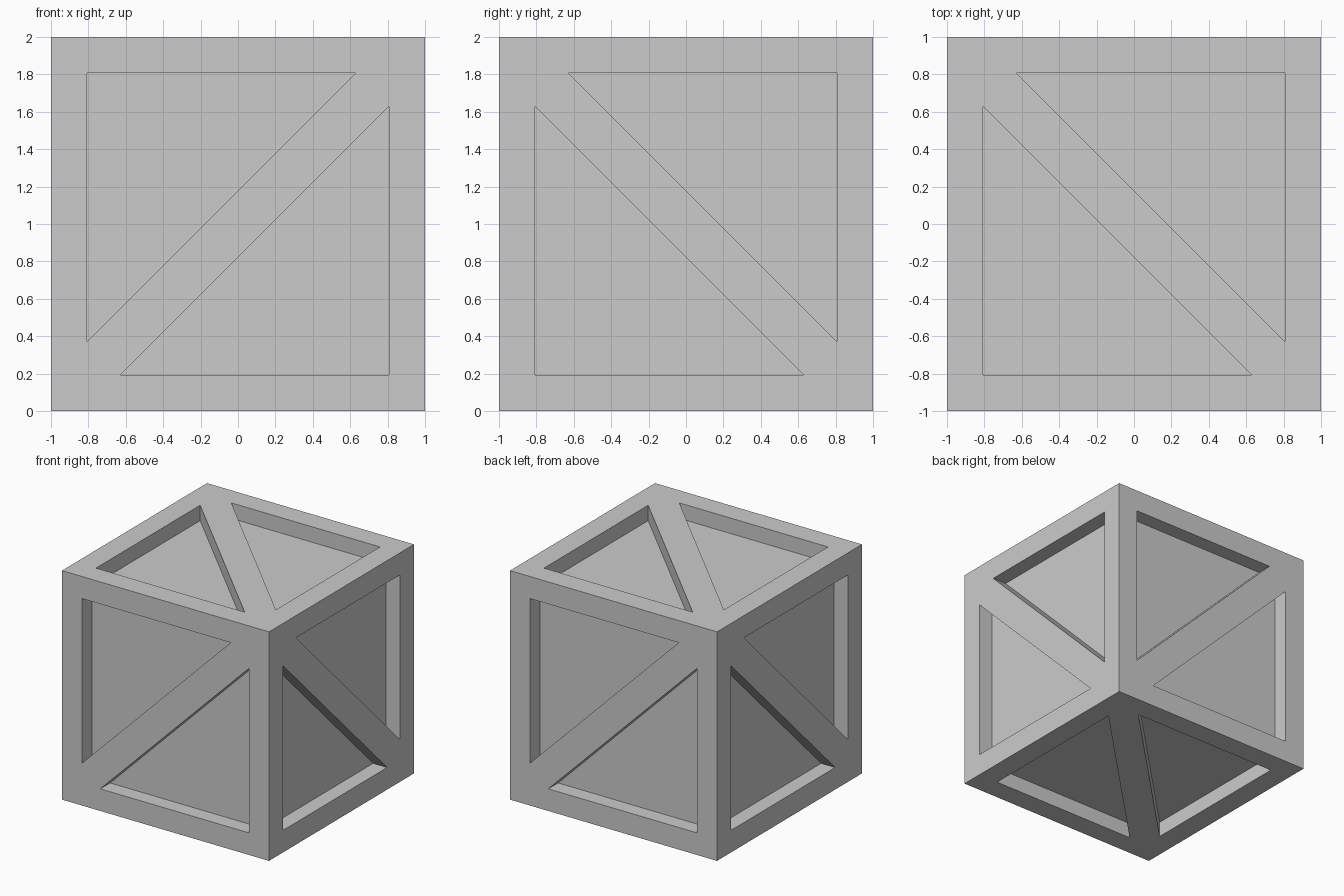
import bpy, bmesh
from itertools import product
from mathutils import Vector

if "Cube" in bpy.data.objects:
    bpy.data.objects.remove(bpy.data.objects["Cube"])

BORDER, LEG_END, DEPTH = 0.193, 1.63, 0.135

bm = bmesh.new()


def add_face(points):
    bm.faces.new([bm.verts.new(p) for p in points])


def recessed_triangle(corner, i, j):
    """Half of a cube side: right-angled frame at 'corner' with a sunken panel."""
    k = 3 - i - j
    u, v, n = Vector(), Vector(), Vector()
    u[i], v[j], n[k] = -corner[i], -corner[j], corner[k]
    outer = [corner, corner + 2 * u, corner + 2 * v]
    inner = [corner + BORDER * (u + v),
             corner + LEG_END * u + BORDER * v,
             corner + BORDER * u + LEG_END * v]
    floor = [p - DEPTH * n for p in inner]
    for ring_a, ring_b in ((outer, inner), (inner, floor)):
        for s in range(3):
            t = (s + 1) % 3
            add_face([ring_a[s], ring_a[t], ring_b[t], ring_b[s]])
    add_face(floor)


# Braces join alternate cube corners, so the other four each own three triangles
for signs in product((-1, 1), repeat=3):
    if signs[0] * signs[1] * signs[2] > 0:
        for i, j in ((0, 1), (1, 2), (0, 2)):
            recessed_triangle(Vector(signs), i, j)

# Weld into one closed solid and stand it on the floor
bmesh.ops.remove_doubles(bm, verts=bm.verts, dist=1e-4)
bmesh.ops.recalc_face_normals(bm, faces=bm.faces)
bmesh.ops.translate(bm, verts=bm.verts, vec=(0, 0, 1))

mesh = bpy.data.meshes.new("braced_crate")
bm.to_mesh(mesh)
bm.free()
bpy.context.collection.objects.link(bpy.data.objects.new("braced_crate", mesh))
